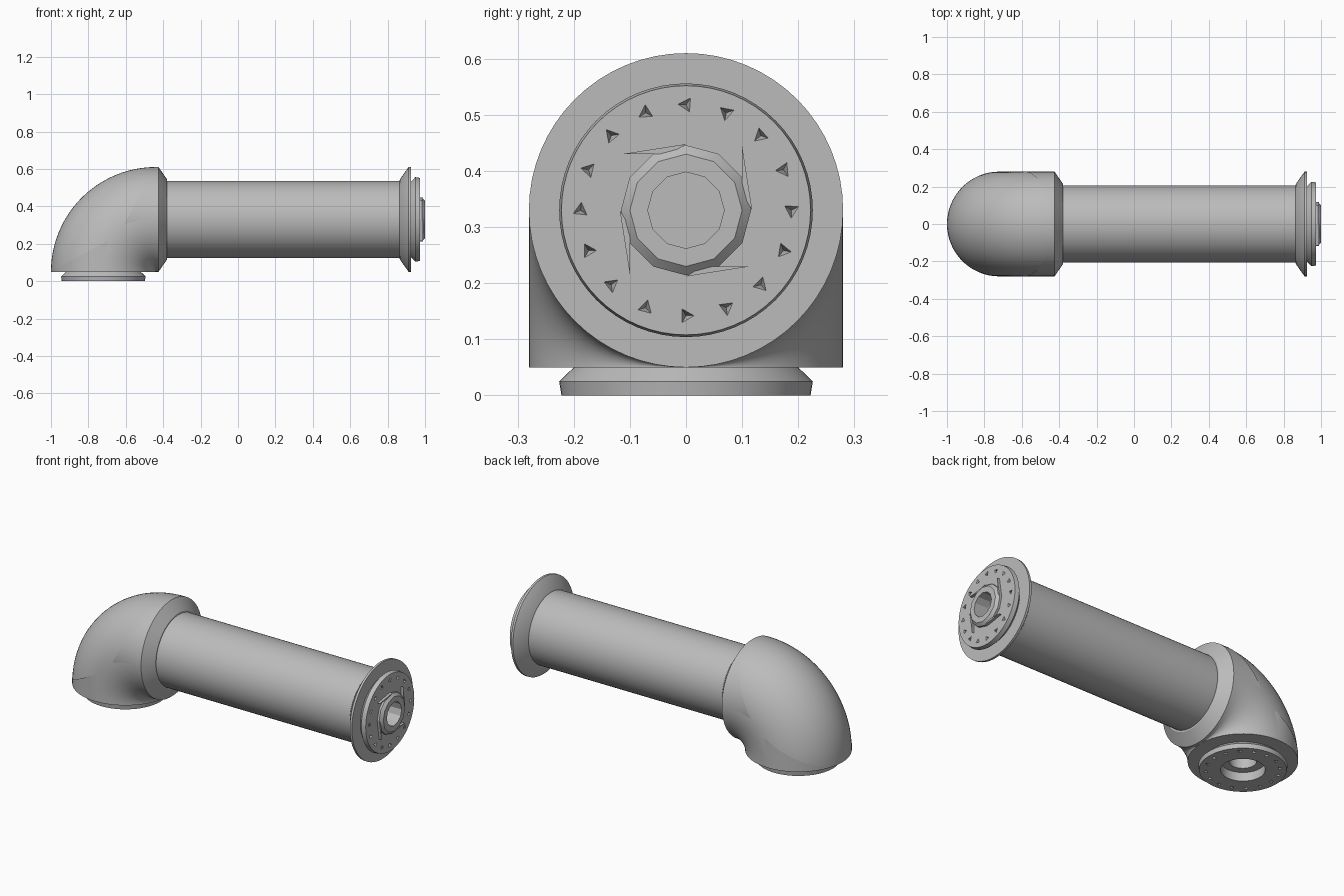
import bpy, bmesh
from math import pi, cos, sin, radians
from mathutils import Matrix, Vector

if "Cube" in bpy.data.objects:
    bpy.data.objects.remove(bpy.data.objects["Cube"], do_unlink=True)

grey = bpy.data.materials.new("light_grey")
grey.use_nodes = True
grey.diffuse_color = (0.5, 0.5, 0.5, 1)
grey.node_tree.nodes["Principled BSDF"].inputs["Base Color"].default_value = (0.5, 0.5, 0.5, 1)

R = 0.28                       # elbow radius
BASE = 0.05                    # bottom of elbow
AXIS = BASE + R                # height of the arm axis
PIVOT = Vector((-0.44, 0, BASE))
STUB = PIVOT.x - R             # centre of the downward joint
ALONG = Matrix.Translation((0, 0, AXIS)) @ Matrix.Rotation(pi / 2, 4, 'Y')
DOWN = Matrix.Translation((STUB, 0, BASE)) @ Matrix.Rotation(pi, 4, 'X')
parts = []


def finish(name, bm):
    bmesh.ops.remove_doubles(bm, verts=bm.verts, dist=1e-5)
    bmesh.ops.recalc_face_normals(bm, faces=bm.faces)
    me = bpy.data.meshes.new(name)
    bm.to_mesh(me)
    bm.free()
    me.materials.append(grey)
    ob = bpy.data.objects.new(name, me)
    bpy.context.collection.objects.link(ob)
    parts.append(ob)
    return ob


def lathe(name, profile, matrix, steps=64, cuts=()):
    """Spin (distance, radius) points about an axis, then trim by planes."""
    bm = bmesh.new()
    vs = [bm.verts.new((r, 0, t)) for t, r in profile]
    es = [bm.edges.new(p) for p in zip(vs, vs[1:])]
    bmesh.ops.spin(bm, geom=vs + es, cent=(0, 0, 0), axis=(0, 0, 1),
                   angle=2 * pi, steps=steps)
    bmesh.ops.remove_doubles(bm, verts=bm.verts, dist=1e-5)
    bm.transform(matrix)
    for point, normal in cuts:
        bmesh.ops.bisect_plane(bm, geom=bm.verts[:] + bm.edges[:] + bm.faces[:],
                               plane_co=point, plane_no=normal, clear_outer=True)
    return finish(name, bm)


# Elbow: rounded quarter bend
bm = bmesh.new()
ring = bmesh.ops.create_circle(bm, segments=64, radius=R,
                               matrix=Matrix.Translation((STUB, 0, BASE)))["verts"]
bmesh.ops.spin(bm, geom=ring + bm.edges[:], cent=PIVOT, axis=(0, 1, 0),
               angle=pi / 2, steps=24)
finish("elbow_bend", bm)

# Elbow: two mitred sleeves filling the inner corner
slope = 0.55
outer_low = (PIVOT - Vector((2 * R, 0, 0)), Vector((-slope, 0, 1)))
outer_high = (PIVOT + Vector((0, 0, 2 * R)), Vector((-1, 0, slope)))
mitre = Vector((1, 0, 1))
lathe("elbow_lower_sleeve", [(-0.12, 0.0), (-0.12, 0.07), (0, 0.07), (0, R), (-0.5, R)],
      DOWN, cuts=[outer_low, (PIVOT, mitre)])
lathe("elbow_side_sleeve", [(-1, R), (PIVOT.x, R)], ALONG,
      cuts=[outer_high, (PIVOT, -mitre)])

# Arm tube with its collar and end flange
lathe("collar", [(PIVOT.x, R), (-0.425, R), (-0.38, 0.215), (-0.38, 0.2)], ALONG)
lathe("arm_tube", [(-0.4, 0.206), (0.88, 0.206)], ALONG)
lathe("end_flange", [(0.862, 0.2), (0.866, 0.215), (0.912, R), (0.925, R),
                     (0.925, 0.068), (0.84, 0.068), (0.84, 0)], ALONG)


def joint_plate(name, matrix, bore):
    """Coupling plate with a ring of small pointed pits."""
    plate = lathe(name, [(0, bore), (0, 0.2), (0.025, 0.226), (0.05, 0.222),
                         (0.05, bore), (0, bore)], matrix)
    bm = bmesh.new()
    for i in range(16):
        a = i * pi / 8
        spot = Matrix.Translation((0.188 * cos(a), 0.188 * sin(a), 0.043))
        bmesh.ops.create_cone(bm, cap_ends=True, segments=3, radius1=0.001, radius2=0.019,
                              depth=0.03, matrix=spot @ Matrix.Rotation(radians(37 * i), 4, 'Z'))
    bm.transform(matrix)
    cutter = finish(name + "_pit_cutter", bm)
    parts.remove(cutter)
    mod = plate.modifiers.new("pits", 'BOOLEAN')
    mod.object, mod.operation, mod.solver = cutter, 'DIFFERENCE', 'EXACT'
    bpy.context.view_layer.objects.active = plate
    bpy.ops.object.modifier_apply(modifier=mod.name)
    bpy.data.objects.remove(cutter, do_unlink=True)


joint_plate("end_plate", Matrix.Translation((0.923, 0, 0)) @ ALONG, 0.068)
joint_plate("base_plate", DOWN, 0.113)

# Raised hub around the end bore
lathe("hub", [(0.96, 0.116), (0.985, 0.116), (1.0, 0.1), (1.0, 0.068), (0.925, 0.068)],
      ALONG, steps=12)

# Four thin locking lugs beside the hub
bm = bmesh.new()
for k in range(4):
    tri = [bm.verts.new((x, y, 0.97)) for x, y in ((0.1, 0.115), (0.118, 0), (0.1, 0.03))]
    face = bm.faces.new(tri)
    new = bmesh.ops.extrude_face_region(bm, geom=[face])["geom"]
    top = [v for v in new if isinstance(v, bmesh.types.BMVert)]
    bmesh.ops.translate(bm, verts=top, vec=(0, 0, 0.018))
    bmesh.ops.rotate(bm, verts=bm.verts, cent=(0, 0, 0),
                     matrix=Matrix.Rotation(pi / 2, 3, 'Z'))
bm.transform(ALONG)
finish("hub_lugs", bm)

# Smooth round surfaces, keep hard edges
bpy.ops.object.select_all(action='DESELECT')
for ob in parts:
    ob.select_set(True)
bpy.context.view_layer.objects.active = parts[0]
bpy.ops.object.shade_smooth_by_angle(angle=radians(28))
